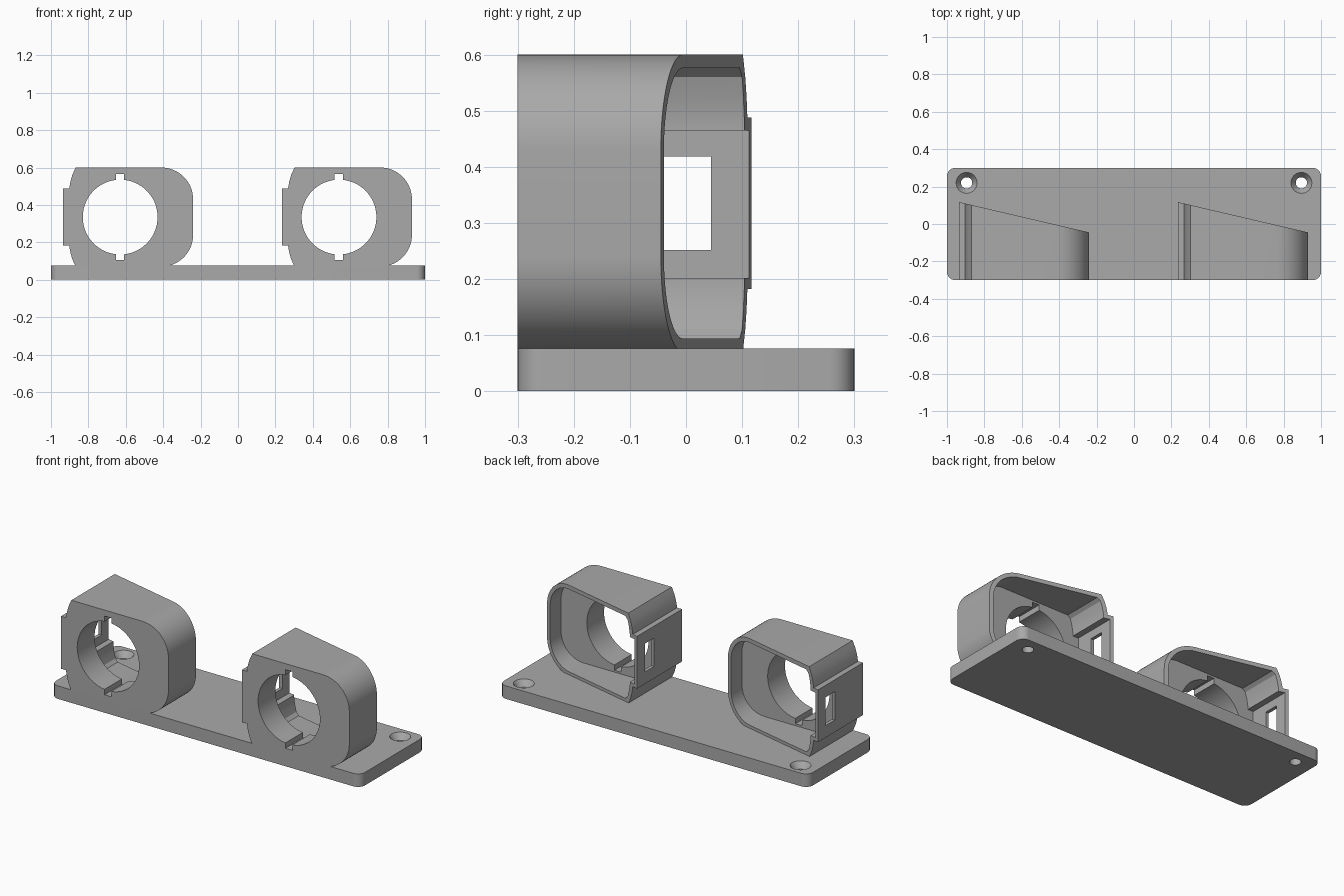
import bpy, bmesh, math

if "Cube" in bpy.data.objects:
    bpy.data.objects.remove(bpy.data.objects["Cube"])

grey = bpy.data.materials.new("plain grey")
grey.use_nodes = True
COLOR = (0.40, 0.40, 0.40, 1)
grey.diffuse_color = COLOR
grey.node_tree.nodes["Principled BSDF"].inputs["Base Color"].default_value = COLOR

FRONT, MID_Z, SPACING = -0.30, 0.335, 1.17


def finish(name, bm):
    bmesh.ops.recalc_face_normals(bm, faces=bm.faces)
    mesh = bpy.data.meshes.new(name)
    bm.to_mesh(mesh)
    bm.free()
    mesh.materials.append(grey)
    ob = bpy.data.objects.new(name, mesh)
    bpy.context.collection.objects.link(ob)
    return ob


def loft(name, rings):
    """Closed solid through rings that have equal point counts."""
    bm = bmesh.new()
    loops = [[bm.verts.new(p) for p in ring] for ring in rings]
    n = len(loops[0])
    for a, b in zip(loops, loops[1:]):
        for i in range(n):
            j = (i + 1) % n
            bm.faces.new((a[i], a[j], b[j], b[i]))
    bm.faces.new(loops[0])
    bm.faces.new(loops[-1])
    return finish(name, bm)


def arc(cx, cy, r, start, end, steps):
    angles = [math.radians(start + (end - start) * i / steps) for i in range(steps + 1)]
    return [(cx + r * math.cos(a), cy + r * math.sin(a)) for a in angles]


def prism(name, profile, y0, y1):
    """Extrude an x-z profile along y; y1 may be a function of x."""
    back = y1 if callable(y1) else (lambda x: y1)
    return loft(name, [[(x, y0, z) for x, z in profile], [(x, back(x), z) for x, z in profile]])


def box(x0, x1, z0, z1):
    return [(x0, z0), (x1, z0), (x1, z1), (x0, z1)]


def select(ob):
    bpy.ops.object.select_all(action='DESELECT')
    ob.select_set(True)
    bpy.context.view_layer.objects.active = ob


def combine(ob, other, operation='DIFFERENCE'):
    select(ob)
    mod = ob.modifiers.new("cut", 'BOOLEAN')
    mod.object, mod.operation, mod.solver = other, operation, 'EXACT'
    bpy.ops.object.modifier_apply(modifier=mod.name)
    bpy.data.objects.remove(other)


def smooth(ob):
    select(ob)
    bpy.ops.object.shade_smooth_by_angle(angle=math.radians(25))


def slanted_back(x):
    return 0.117 - 0.233 * (x + 0.935)


def shell_profile(inset):
    """D-shaped outline: rounded on one side, shallow bow on the other."""
    h, r = 0.265 - inset, 0.17 - inset
    pts = arc(-0.41, MID_Z - 0.095, r, -90, 0, 16) + arc(-0.41, MID_Z + 0.095, r, 0, 90, 16)
    bow = [(-0.868, h), (-0.886, 0.225), (-0.896, 0.19), (-0.903, 0.15)]
    upper = [(x + inset, MID_Z + dz) for x, dz in bow]
    lower = [(x, 2 * MID_Z - z) for x, z in reversed(upper)]
    return pts + upper + lower


# Base plate with rounded corners
outline = []
for cx, cy, start in ((0.955, 0.255, 0), (-0.955, 0.255, 90), (-0.955, -0.255, 180), (0.955, -0.255, 270)):
    outline += arc(cx, cy, 0.045, start, start + 90, 10)
plate = loft("base_plate", [[(x, y, z) for x, y in outline] for z in (0, 0.076)])

# Countersunk screw holes
for x in (-0.895, 0.895):
    steps = ((-0.05, 0.03), (0.04, 0.03), (0.076, 0.056), (0.1, 0.056))
    hole = loft("screw_hole", [[(px, py, z) for px, py in arc(x, 0.22, r, 0, 350, 35)] for z, r in steps])
    combine(plate, hole)
smooth(plate)

# Housing shell with its side tab
housing = prism("right_housing", shell_profile(0), FRONT, slanted_back)
combine(housing, prism("side_tab", box(-0.935, -0.85, 0.182, 0.488), FRONT, slanted_back), 'UNION')

# Rear cavity and the pocket behind the tab
combine(housing, prism("cavity", shell_profile(0.024), -0.14, 0.4))
combine(housing, prism("pocket", box(-0.915, -0.8, 0.202, 0.465), -0.14, 0.4))

# Round front opening with key notches, and the latch slot
combine(housing, prism("opening", arc(-0.63, MID_Z - 0.015 + 0.015, 0.2, 0, 354, 59), -0.5, 0.4))
combine(housing, prism("key_notches", box(-0.653, -0.609, 0.105, 0.565), -0.5, 0.4))
combine(housing, prism("latch_slot", box(-1.1, -0.85, 0.252, 0.418), -0.04, 0.045))
smooth(housing)

# Matching second housing
twin = housing.copy()
twin.name = "left_housing"
twin.location.x = SPACING
bpy.context.collection.objects.link(twin)
